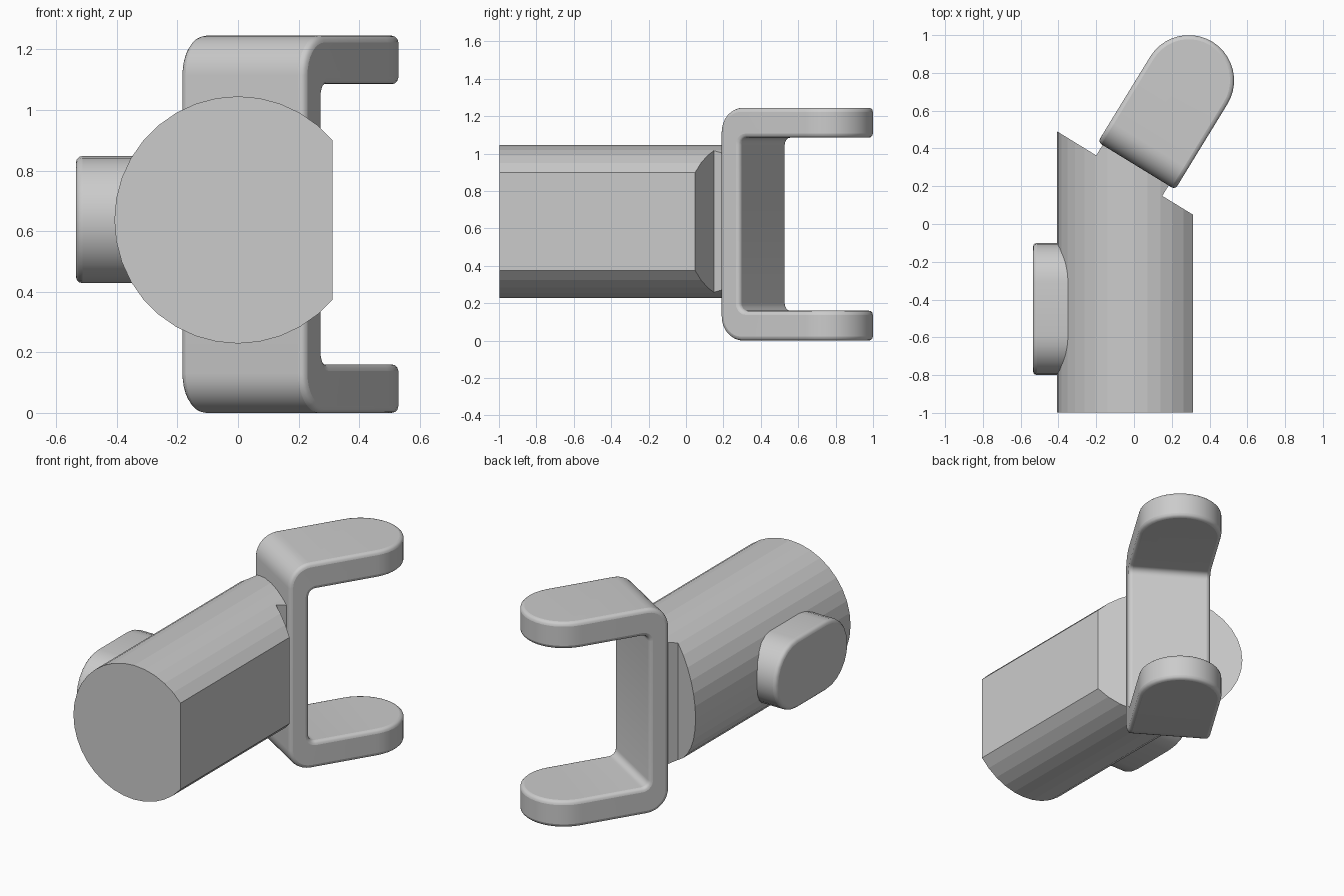
import bpy, bmesh
from math import sin, cos, pi, radians
from mathutils import Matrix, Vector

if "Cube" in bpy.data.objects:
    bpy.data.objects.remove(bpy.data.objects["Cube"])

YAW = Matrix.Rotation(radians(-31.5), 4, 'Z')   # fork heading
U = YAW @ Vector((0, 1, 0))                     # along the fork
V = YAW @ Vector((1, 0, 0))                     # across the fork


def arc(cx, cy, r, a0, a1, n):
    return [(cx + r * cos(radians(a0 + (a1 - a0) * i / n)),
             cy + r * sin(radians(a0 + (a1 - a0) * i / n))) for i in range(n + 1)]


def prism(name, pts, vec, cuts=()):
    """Extrude a closed outline; each cut (point, normal) keeps the side behind the normal."""
    bm = bmesh.new()
    face = bm.faces.new([bm.verts.new(p) for p in pts])
    res = bmesh.ops.extrude_face_region(bm, geom=[face], use_keep_orig=True)
    top = [g for g in res['geom'] if isinstance(g, bmesh.types.BMVert)]
    bmesh.ops.translate(bm, verts=top, vec=vec)
    for co, no in cuts:
        geom = bm.verts[:] + bm.edges[:] + bm.faces[:]
        cut = bmesh.ops.bisect_plane(bm, geom=geom, plane_co=co, plane_no=no, clear_outer=True)
        edges = [g for g in cut['geom_cut'] if isinstance(g, bmesh.types.BMEdge)]
        bmesh.ops.holes_fill(bm, edges=edges)
    bmesh.ops.recalc_face_normals(bm, faces=bm.faces)
    me = bpy.data.meshes.new(name)
    bm.to_mesh(me)
    bm.free()
    ob = bpy.data.objects.new(name, me)
    bpy.context.collection.objects.link(ob)
    return ob


def soften(ob, width, segs=3):
    b = ob.modifiers.new("edge_round", 'BEVEL')
    b.width, b.segments = width, segs
    b.limit_method, b.angle_limit = 'ANGLE', radians(40)


# Round shaft with a flat side and a slanted end
d_profile = [(x, -0.998, z) for x, z in arc(0, 0.637, 0.408, 40, 320, 28)]
end = Vector((-0.025, 0.256, 0.637))
prism("shaft", d_profile, (0, 1.8, 0), [(end, U)])

# Narrower neck joining the slanted end to the fork
prism("neck", d_profile, (0, 1.8, 0),
      [(end + U * 0.09, U), (end - U * 0.03, -U),
       (end + V * 0.205, V), (end - V * 0.205, -V)])

# Raised pill-shaped button on the left side
cz, r = 0.638, 0.21
pill = arc(-0.31, cz, r, -90, 90, 12) + arc(-0.59, cz, r, 90, 270, 12)
button = prism("side_button", [(-0.535, y, z) for y, z in pill], (0.22, 0, 0))
soften(button, 0.022)

# Fork: C-shaped strap, with arm tips rounded in plan by a pill-shaped cutter
B, T, H, A, E = -0.53, 0.12, 1.245, 0.16, 0.5   # back, wall, height, arm, overrun
lower = [(E, A)]
outer = arc(B + 0.13, 0.13, 0.13, 180, 270, 8)
inner = arc(B + T + 0.04, A + 0.04, 0.04, 270, 180, 5)
half = outer + [(E, 0), (E, A)] + inner
c_profile = half + [(y, H - z) for y, z in reversed(half)]
fork = prism("fork_bracket", [(-0.4, y, z) for y, z in c_profile], (0.8, 0, 0))

plan = arc(0, 0, 0.24, 0, 180, 20) + [(-0.24, -0.8), (0.24, -0.8)]
cutter = prism("fork_cutter", [(x, y, -0.3) for x, y in plan], (0, 0, 2))
cutter.hide_render = True
trim = fork.modifiers.new("trim", 'BOOLEAN')
trim.operation, trim.solver, trim.object = 'INTERSECT', 'EXACT', cutter
bpy.context.view_layer.objects.active = fork
fork.select_set(True)
bpy.ops.object.modifier_apply(modifier="trim")
bpy.data.objects.remove(cutter)
fork.data.transform(Matrix.Translation((0.29, 0.76, 0)) @ YAW)
soften(fork, 0.022)

# Smooth shading on the rounded parts
button.select_set(True)
bpy.ops.object.shade_smooth_by_angle(angle=radians(30))
